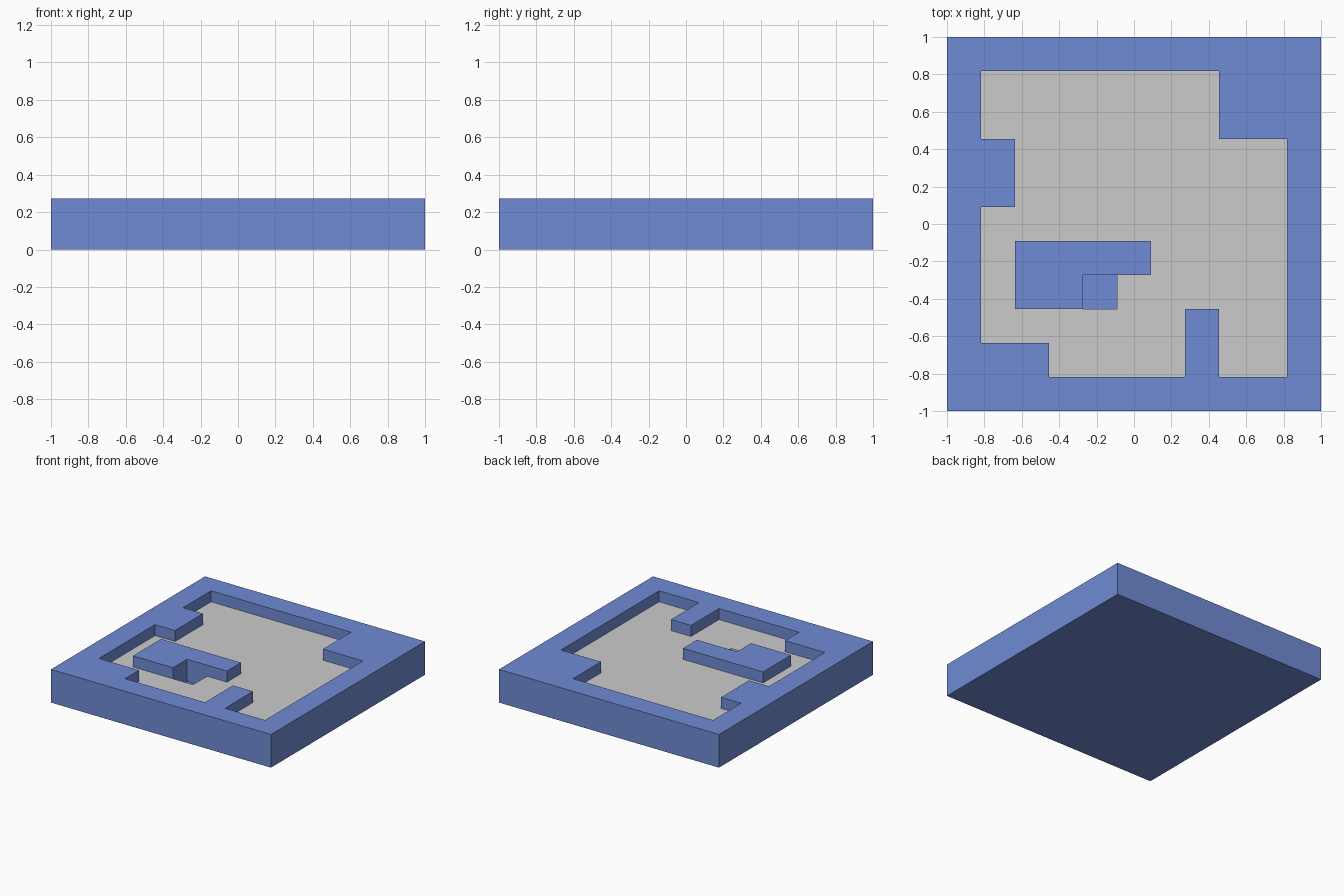
import bpy, bmesh, math

if "Cube" in bpy.data.objects:
    bpy.data.objects.remove(bpy.data.objects["Cube"])

# Floor plan, back row first: # wall, . floor tile, o pit
PLAN = [
    "###########",
    "#.......###",
    "#.......###",
    "##........#",
    "##........#",
    "#.........#",
    "#.####....#",
    "#.##o.....#",
    "#......#..#",
    "###....#..#",
    "###########",
]
N = len(PLAN)
CELL = 2 / N
PIT_Z, FLOOR_Z, WALL_Z = CELL * 0.5, CELL, CELL * 1.5


def build_blocks(name, base, heights, material=None):
    """Merge grid cells of given heights into one closed solid standing on base."""
    bm = bmesh.new()
    for (i, j), top in heights.items():
        x0, y0 = -1 + i * CELL, -1 + j * CELL
        corners = [(x0, y0), (x0 + CELL, y0), (x0 + CELL, y0 + CELL), (x0, y0 + CELL)]

        def face(points):
            bm.faces.new([bm.verts.new(p) for p in points])

        face([(x, y, top) for x, y in corners])
        face([(x, y, base) for x, y in reversed(corners)])
        for k, (di, dj) in enumerate([(0, -1), (1, 0), (0, 1), (-1, 0)]):
            low = heights.get((i + di, j + dj), base)
            if low < top - 1e-6:
                a, b = corners[k], corners[(k + 1) % 4]
                face([(*a, low), (*b, low), (*b, top), (*a, top)])
    bmesh.ops.remove_doubles(bm, verts=bm.verts, dist=1e-4)
    bmesh.ops.recalc_face_normals(bm, faces=bm.faces)
    # Join coplanar cells into large flat faces
    bmesh.ops.dissolve_limit(bm, angle_limit=math.radians(1),
                             verts=bm.verts, edges=bm.edges)
    mesh = bpy.data.meshes.new(name)
    bm.to_mesh(mesh)
    bm.free()
    if material:
        mesh.materials.append(material)
    obj = bpy.data.objects.new(name, mesh)
    bpy.context.collection.objects.link(obj)
    return obj


blue = bpy.data.materials.new("blue")
blue.diffuse_color = (0.16, 0.26, 0.66, 1)
blue.use_nodes = True
blue.node_tree.nodes["Principled BSDF"].inputs["Base Color"].default_value = blue.diffuse_color

cells = {(i, N - 1 - r): ch for r, row in enumerate(PLAN) for i, ch in enumerate(row)}

# Base tray with rim, inward ledges and the island block
build_blocks("walled_base", 0,
             {c: WALL_Z if ch == "#" else PIT_Z for c, ch in cells.items()}, blue)

# Grey floor slab inside the tray, leaving the pit open
build_blocks("floor_slab", PIT_Z, {c: FLOOR_Z for c, ch in cells.items() if ch == "."})
